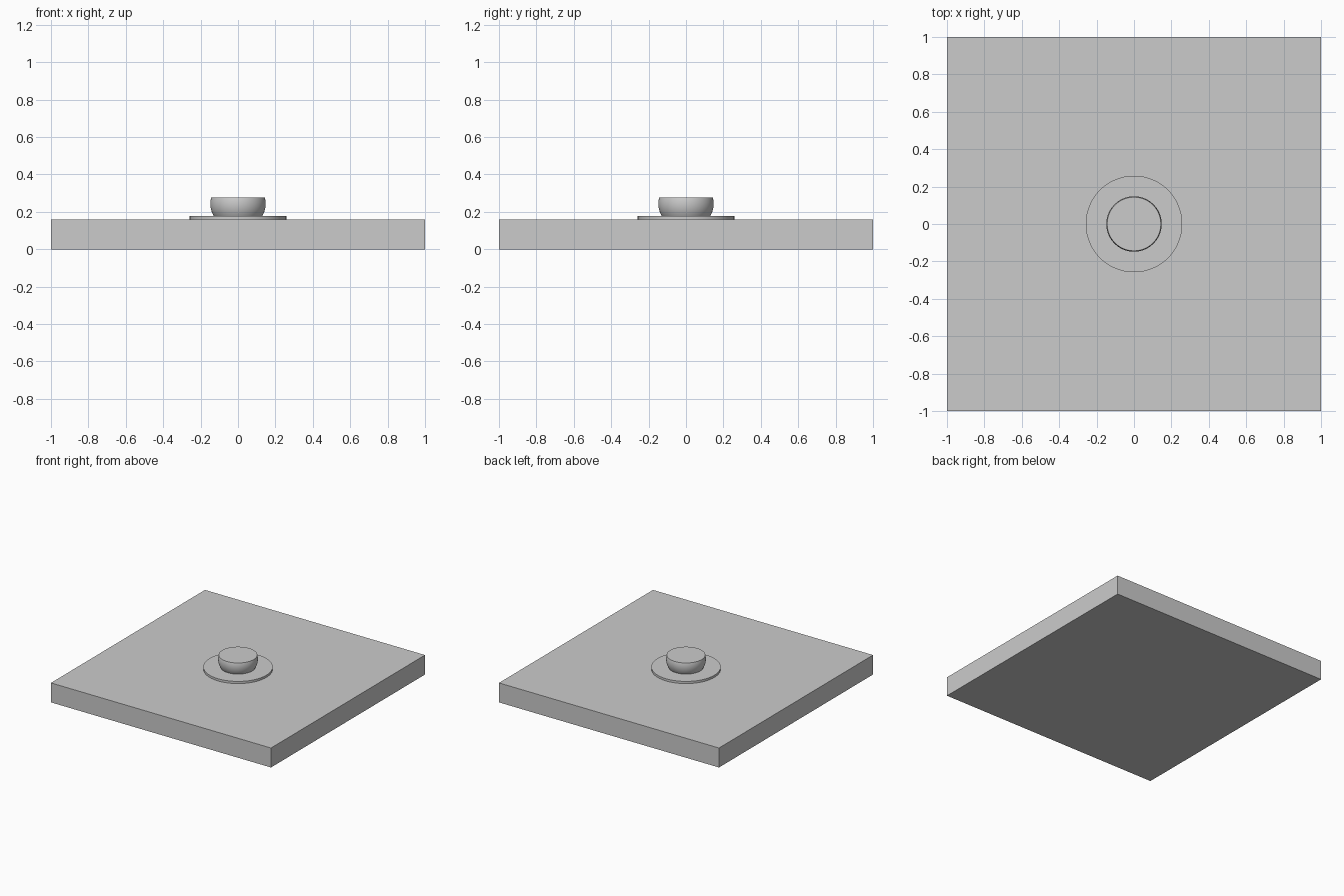
import bpy
import bmesh
import math

cube = bpy.data.objects.get("Cube")
if cube:
    bpy.data.objects.remove(cube, do_unlink=True)

grey = bpy.data.materials.new("plain grey")
grey.use_nodes = True
colour = (0.6, 0.6, 0.6, 1)
grey.diffuse_color = colour
grey.node_tree.nodes["Principled BSDF"].inputs["Base Color"].default_value = colour


def finish(name, bm, smooth=False):
    bmesh.ops.recalc_face_normals(bm, faces=bm.faces)
    mesh = bpy.data.meshes.new(name)
    bm.to_mesh(mesh)
    bm.free()
    mesh.materials.append(grey)
    obj = bpy.data.objects.new(name, mesh)
    bpy.context.collection.objects.link(obj)
    if smooth:
        bpy.ops.object.select_all(action="DESELECT")
        obj.select_set(True)
        bpy.context.view_layer.objects.active = obj
        bpy.ops.object.shade_smooth_by_angle(angle=math.radians(35))


def turned(name, profile, sides=96):
    """Solid of revolution about z with flat caps, from (radius, height) points."""
    bm = bmesh.new()
    rings = []
    for r, z in profile:
        rings.append([bm.verts.new((r * math.cos(a), r * math.sin(a), z))
                      for a in (math.tau * i / sides for i in range(sides))])
    for low, high in zip(rings, rings[1:]):
        for i in range(sides):
            j = (i + 1) % sides
            bm.faces.new((low[i], low[j], high[j], high[i]))
    bm.faces.new(rings[0][::-1])
    bm.faces.new(rings[-1])
    finish(name, bm, smooth=True)


# Square slab
slab_top = 0.16
bm = bmesh.new()
bmesh.ops.create_cube(bm, size=1)
bmesh.ops.scale(bm, vec=(2, 2, slab_top), verts=bm.verts)
bmesh.ops.translate(bm, vec=(0, 0, slab_top / 2), verts=bm.verts)
finish("base_slab", bm)

# Thin round collar
collar_top = 0.178
turned("collar_disc", [(0.258, slab_top), (0.258, collar_top)])

# Knob with a bulging side and a flat top
knob_top, widest, radius = 0.276, 0.243, 0.148
steps = 12
heights = [collar_top + (knob_top - collar_top) * i / steps for i in range(steps + 1)]
turned("knob", [(math.sqrt(radius ** 2 - (1.1 * (z - widest)) ** 2), z) for z in heights])
